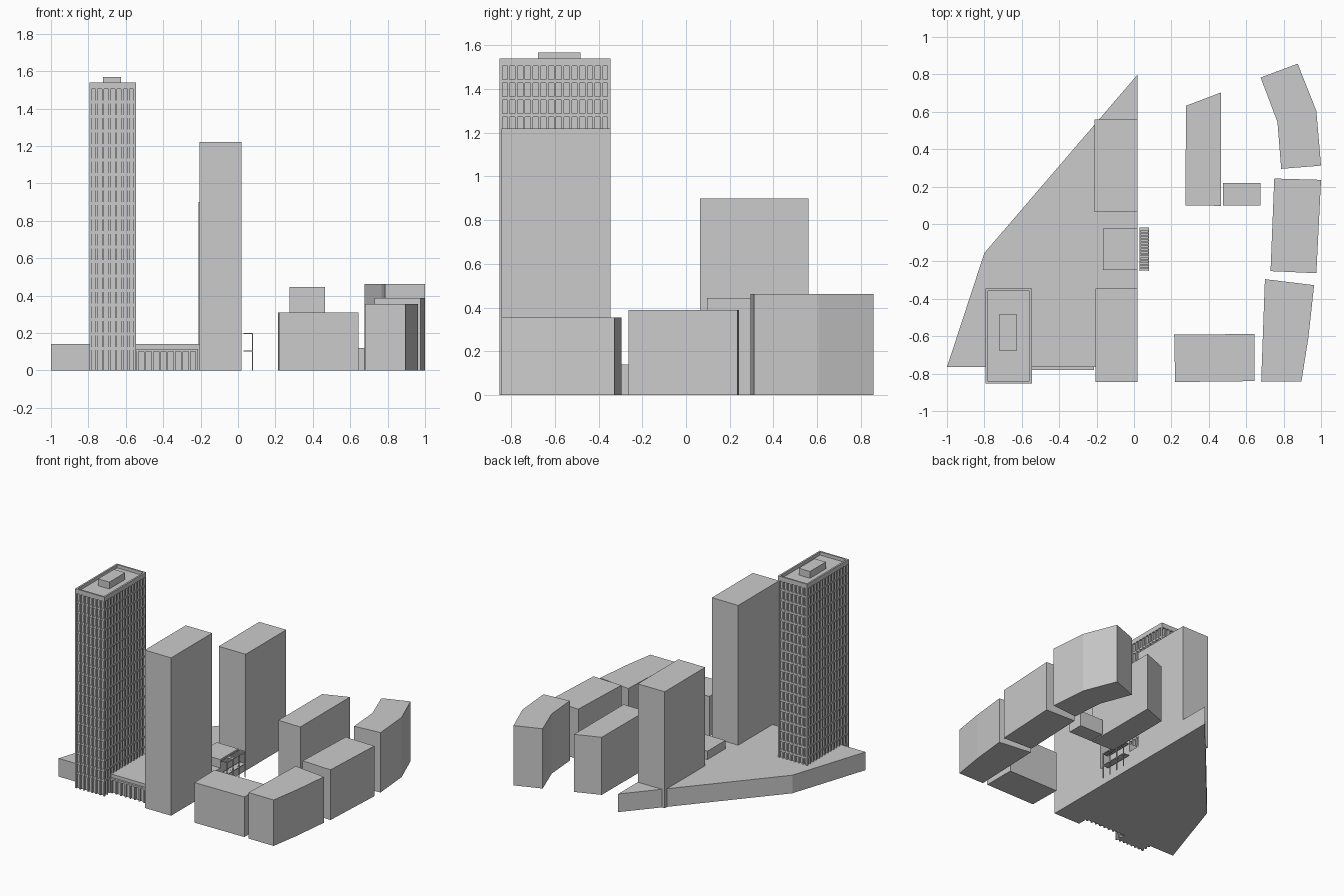
import bpy, bmesh

if "Cube" in bpy.data.objects:
    bpy.data.objects.remove(bpy.data.objects["Cube"])


def prism(bm, pts, z0, z1):
    """Extrude a footprint polygon from z0 to z1."""
    base = bm.faces.new([bm.verts.new((x, y, z0)) for x, y in pts])
    ext = bmesh.ops.extrude_face_region(bm, geom=[base])
    for v in ext["geom"]:
        if isinstance(v, bmesh.types.BMVert):
            v.co.z = z1


def box(bm, x0, x1, y0, y1, z0, z1):
    prism(bm, [(x0, y0), (x1, y0), (x1, y1), (x0, y1)], z0, z1)


def finish(bm, name):
    bmesh.ops.recalc_face_normals(bm, faces=bm.faces)
    me = bpy.data.meshes.new(name)
    bm.to_mesh(me)
    bm.free()
    ob = bpy.data.objects.new(name, me)
    bpy.context.collection.objects.link(ob)
    return ob


def block(name, pts, z1, z0=0.0):
    bm = bmesh.new()
    prism(bm, pts, z0, z1)
    return finish(bm, name)


def rect(x0, x1, y0, y1):
    return [(x0, y0), (x1, y0), (x1, y1), (x0, y1)]


# Podium and plain towers
block("podium", [(-1, -0.765), (0.02, -0.765), (0.02, 0.8), (-0.8, -0.155)], 0.14)
block("front_tower", rect(-0.205, 0.02, -0.845, -0.345), 1.22)
block("rear_tower", rect(-0.21, 0.02, 0.065, 0.56), 0.9)
block("entrance_hall", rect(-0.165, 0.02, -0.245, -0.025), 0.205)

# Surrounding city blocks
block("courtyard_block", [(0.275, 0.1), (0.465, 0.097), (0.465, 0.703), (0.278, 0.632)], 0.445)
block("low_annex", rect(0.475, 0.675, 0.1, 0.22), 0.12)
block("south_block", [(0.22, -0.845), (0.643, -0.84), (0.643, -0.588), (0.215, -0.592)], 0.31)
block("southeast_block", [(0.68, -0.843), (0.895, -0.843), (0.932, -0.61),
                          (0.963, -0.327), (0.7, -0.295)], 0.355)
block("east_block", [(0.73, -0.252), (0.975, -0.263), (1.0, 0.236), (0.75, 0.243)], 0.388)
block("northeast_block", [(0.787, 0.295), (1.0, 0.312), (0.975, 0.605), (0.875, 0.857),
                          (0.677, 0.783), (0.767, 0.545)], 0.462)

# High-rise: recessed core, roof and penthouse
X0, X1, Y0, Y1, H = -0.795, -0.545, -0.853, -0.345, 1.54
D = 0.013
block("highrise_core", rect(X0 + D, X1 - D, Y0 + D, Y1 - D), 1.515)
block("roof_penthouse", rect(-0.722, -0.626, -0.677, -0.483), 1.568, 1.51)

# Roof parapet ring
bm = bmesh.new()
for a in ((X0, X1, Y0, Y0 + D), (X0, X1, Y1 - D, Y1),
          (X0, X0 + D, Y0 + D, Y1 - D), (X1 - D, X1, Y0 + D, Y1 - D)):
    box(bm, *a, 1.505, H)
finish(bm, "roof_parapet")

# Vertical facade fins on all four sides
bm = bmesh.new()
W, NX, NY = 0.011, 7, 14
for i in range(NX + 1):
    x = X0 + (X1 - X0 - W) * i / NX
    box(bm, x, x + W, Y0, Y0 + D, 0, 1.505)
    box(bm, x, x + W, Y1 - D, Y1, 0, 1.505)
for i in range(NY + 1):
    y = Y0 + (Y1 - Y0 - W) * i / NY
    box(bm, X0, X0 + D, y, y + W, 0, 1.505)
    box(bm, X1 - D, X1, y, y + W, 0, 1.505)
finish(bm, "facade_fins")

# Floor bands set slightly behind the fins
bm = bmesh.new()
FLOORS, G = 19, 0.005
for i in range(1, FLOORS):
    z = 0.03 + 1.475 * i / FLOORS
    box(bm, X0 + G, X1 - G, Y0 + G, Y1 - G, z, z + 0.016)
finish(bm, "floor_bands")

# Front colonnade between the towers
bm = bmesh.new()
box(bm, -0.55, -0.215, -0.78, -0.765, 0.102, 0.115)
for i in range(9):
    x = -0.542 + 0.0395 * i
    box(bm, x, x + 0.011, -0.779, -0.765, 0, 0.102)
finish(bm, "colonnade")

# Pergola: posts, rails and two slatted decks
bm = bmesh.new()
for i in range(4):
    y = -0.248 + 0.074 * i
    box(bm, 0.074, 0.08, y, y + 0.006, 0, 0.2)
    box(bm, 0.03, 0.08, y, y + 0.006, 0.194, 0.2)
    box(bm, 0.03, 0.08, y, y + 0.006, 0.1, 0.106)
for x in (0.03, 0.074):
    box(bm, x, x + 0.006, -0.25, -0.02, 0.194, 0.2)
    box(bm, x, x + 0.006, -0.25, -0.02, 0.1, 0.106)
finish(bm, "pergola_frame")

bm = bmesh.new()
for i in range(14):
    y = -0.248 + 0.0164 * i
    box(bm, 0.032, 0.08, y, y + 0.009, 0.195, 0.199)
box(bm, 0.032, 0.079, -0.249, -0.021, 0.101, 0.105)
finish(bm, "pergola_slats")
